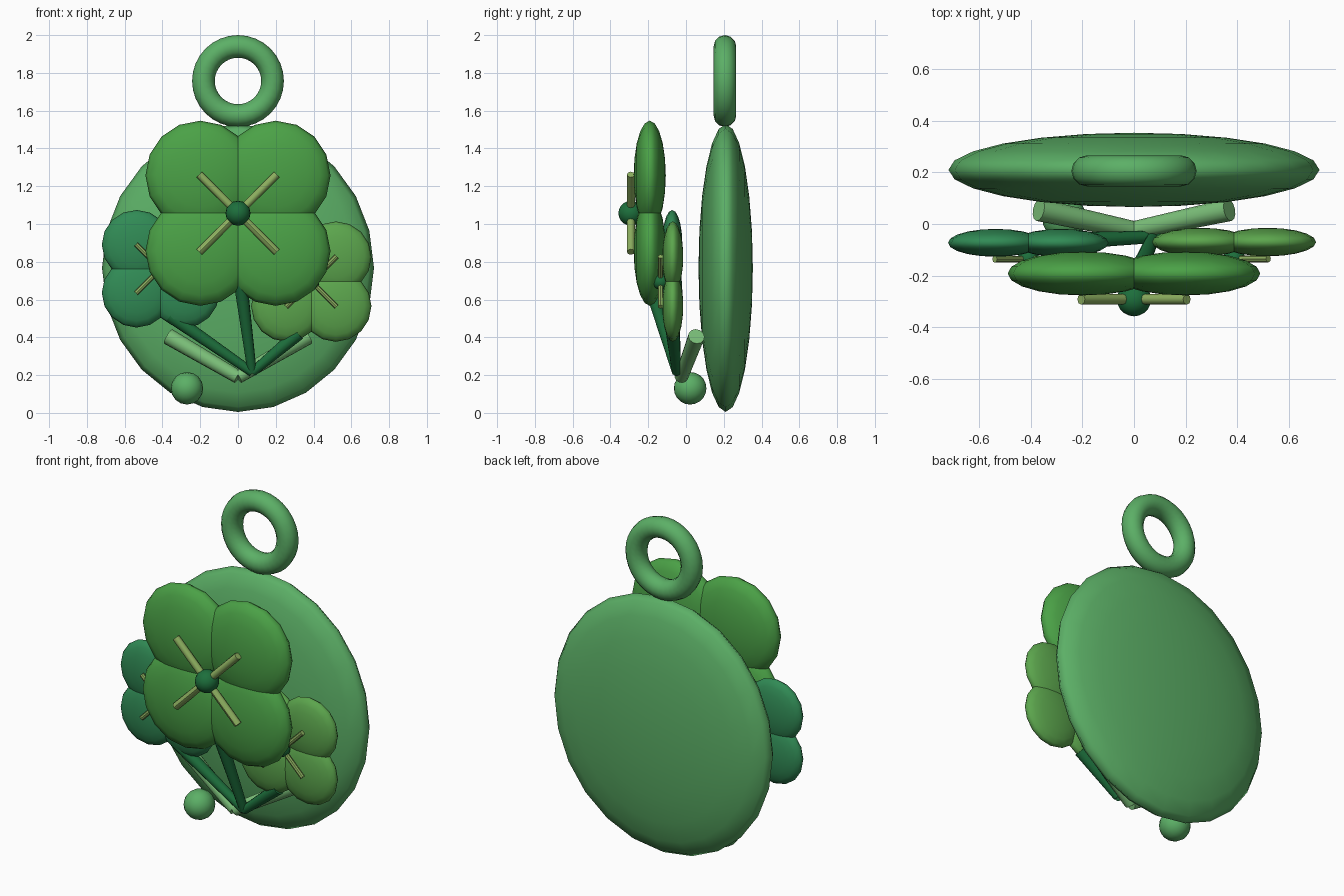
import bpy, math
from mathutils import Vector, Matrix

if "Cube" in bpy.data.objects:
    bpy.data.objects.remove(bpy.data.objects["Cube"])


def material(name, r, g, b):
    m = bpy.data.materials.new(name)
    m.diffuse_color = tuple((c / 255) ** 2.2 for c in (r, g, b)) + (1,)
    m.use_nodes = True
    m.node_tree.nodes["Principled BSDF"].inputs["Base Color"].default_value = m.diffuse_color
    return m


JADE = material("jade", 92, 174, 102)
LEAF = material("leaf", 76, 160, 72)
TEAL = material("teal", 52, 138, 86)
LIME = material("lime", 92, 164, 78)
PALE = material("pale", 122, 190, 120)
STAMEN = material("stamen", 140, 174, 96)
STEM = material("stem", 34, 110, 62)


def finish(name, mat):
    ob = bpy.context.object
    ob.name = name
    ob.data.materials.append(mat)
    bpy.ops.object.shade_smooth_by_angle(angle=math.radians(45))
    return ob


def ellipsoid(name, loc, radii, mat, segs=16, rings=10):
    # sphere whose poles lie on the y axis
    bpy.ops.mesh.primitive_uv_sphere_add(segments=segs, ring_count=rings, radius=1)
    ob = bpy.context.object
    ob.data.transform(Matrix.Rotation(math.pi / 2, 4, 'X'))
    ob.data.transform(Matrix.Diagonal((*radii, 1)))
    ob.location = loc
    bpy.ops.object.shade_smooth()
    ob.name = name
    ob.data.materials.append(mat)
    return ob


def rod(name, a, b, r1, r2, mat, sides=12):
    a, b = Vector(a), Vector(b)
    bpy.ops.mesh.primitive_cone_add(vertices=sides, radius1=r1, radius2=r2,
                                    depth=(b - a).length, location=(a + b) / 2)
    bpy.context.object.rotation_euler = (b - a).to_track_quat('Z', 'Y').to_euler()
    return finish(name, mat)


def flower(name, x, y, z, s, mat):
    # four round petals, four diagonal stamens and a centre bead
    for i, (sx, sz) in enumerate(((1, 1), (-1, 1), (-1, -1), (1, -1)), 1):
        ellipsoid(f"{name}_petal_{i}", (x + sx * .2 * s, y, z + sz * .2 * s),
                  (.29 * s, .085 * s, .29 * s), mat)
        rod(f"{name}_stamen_{i}", (x, y - .1 * s, z),
            (x + sx * .205 * s, y - .1 * s, z + sz * .205 * s),
            .021 * s, .021 * s, STAMEN, 8)
    ellipsoid(f"{name}_centre", (x, y - .1 * s, z), (.066 * s,) * 3, STEM)


# backing disc and hanging ring
ellipsoid("backing_disc", (0, .21, .767), (.72, .144, .762), JADE, 24, 12)
bpy.ops.mesh.primitive_torus_add(major_radius=.183, minor_radius=.06, major_segments=32,
                                 minor_segments=12, location=(0, .206, 1.757),
                                 rotation=(math.pi / 2, 0, 0))
finish("hanging_ring", JADE)

# flowers
flower("large_flower", 0, -.192, 1.057, 1, LEAF)
flower("left_flower", -.41, -.073, .763, .635, TEAL)
flower("right_flower", .388, -.07, .695, .65, LIME)

# stems gathered at the bottom
base = (.075, -.05, .215)
for name, top in (("middle_stem", (.015, -.19, .68)),
                  ("left_stem", (-.36, -.07, .515)),
                  ("right_stem", (.32, -.07, .42))):
    rod(name, base, top, .024, .036, STEM)

# pale leaf stalks and bead
for side, sx in (("left", -1), ("right", 1)):
    rod(f"{side}_leaf", (0, -.025, .19), (sx * .37, .055, .405), .036, .044, PALE)
ellipsoid("bead", (-.27, .022, .13), (.086,) * 3, JADE)
